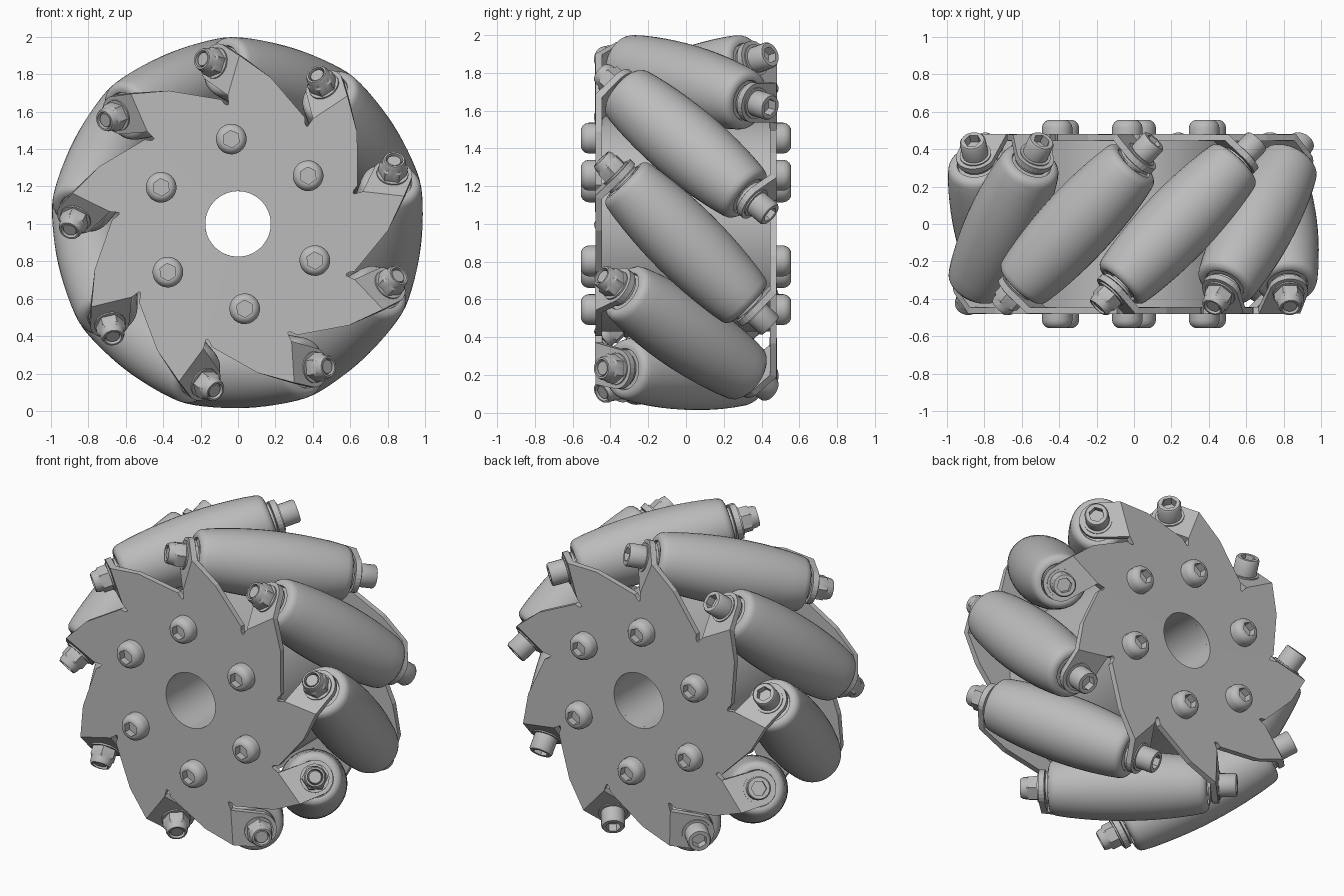
import bpy, bmesh
from math import cos, sin, pi, radians, sqrt
from mathutils import Matrix, Vector

if "Cube" in bpy.data.objects:
    bpy.data.objects.remove(bpy.data.objects["Cube"])

COUNT = 9                      # rollers around the wheel
STEP = 2 * pi / COUNT
PHASE = radians(72.7)          # angle of the first roller
ROLLER_R = 0.785               # wheel centre to roller axis
PLATE_Y = 0.4625               # side plate mid-plane
FLAP_S = 0.505                 # bent flap distance along the roller axis
H = sqrt(0.5)

grey = bpy.data.materials.new("light_grey_metal")
grey.use_nodes = True
grey.diffuse_color = (0.5, 0.5, 0.5, 1)
grey.node_tree.nodes["Principled BSDF"].inputs["Base Color"].default_value = (0.5, 0.5, 0.5, 1)


def finish(bm, name, smooth=True):
    bmesh.ops.recalc_face_normals(bm, faces=bm.faces)
    mesh = bpy.data.meshes.new(name)
    bm.to_mesh(mesh)
    bm.free()
    mesh.materials.append(grey)
    if smooth:
        mesh.shade_smooth()
        mesh.set_sharp_from_angle(angle=radians(35))
    return mesh


def place(mesh, name, matrix):
    ob = bpy.data.objects.new(name, mesh)
    ob.matrix_world = matrix
    bpy.context.collection.objects.link(ob)
    return ob


def lathe(name, profile, segs=24, closed=False):
    """Spin (radius, height[, hex]) points about z; hex rows become hexagons."""
    bm = bmesh.new()
    rings = []
    for r, z, *hexed in profile:
        ring = []
        for i in range(segs):
            a = 2 * pi * i / segs
            k = cos(pi / 6) / cos(a % (pi / 3) - pi / 6) if hexed else 1
            ring.append(bm.verts.new((r * k * cos(a), r * k * sin(a), z)))
        rings.append(ring)
    pairs = list(zip(rings, rings[1:]))
    if closed:
        pairs.append((rings[-1], rings[0]))
    else:
        bm.faces.new(rings[0])
        bm.faces.new(rings[-1])
    for lo, hi in pairs:
        for i in range(segs):
            j = (i + 1) % segs
            bm.faces.new((lo[i], lo[j], hi[j], hi[i]))
    return finish(bm, name)


def frame(angle):
    """Local axes: x outward, y clockwise tangent, z along the axle to the back."""
    c, s = cos(angle), sin(angle)
    m = Matrix(((c, s, 0), (0, 0, 1), (s, -c, 0))).to_4x4()
    m.translation = (0, 0, 1)
    return m


# Hub drum with bore
to_axle = frame(PHASE)
W = PLATE_Y - 0.01
drum = lathe("hub_drum", [(0.175, -W), (0.57, -W), (0.57, W), (0.175, W)], 54, True)
place(drum, "hub_drum", to_axle)


# Side plate: one sector with a bent flap, repeated around the axle
def plate_mesh():
    bm = bmesh.new()
    k0 = (FLAP_S * H - PLATE_Y) / H
    bend = -FLAP_S * H - k0 * H
    low, high = 0.64, 0.862
    a0 = radians(-21.8)
    hole = [(0.175 * cos(a0 + STEP * i / 6), 0.175 * sin(a0 + STEP * i / 6)) for i in range(7)]
    ends = [(0.64 * cos(a), 0.64 * sin(a)) for a in (a0, a0 + STEP)]
    sector = [ends[0], (low, bend), (high, bend), (0.80, -0.067),
              (0.65, 0.172), (0.622, 0.181), (0.61, 0.19), ends[1]] + hole[::-1]
    flap = [(low, k0)]
    for i in range(13):
        a = radians(-145 + 225 * i / 12) - pi / 2 + radians(55)
        a = radians(-65 + 155 * i / 12)
        flap.append((ROLLER_R + 0.107 * sin(a), 0.107 * cos(a)))
    flap.append((high, k0))
    for n in range(COUNT):
        rot = Matrix.Rotation(n * STEP, 4, 'Z')
        bm.faces.new([bm.verts.new(rot @ Vector((u, t, -PLATE_Y))) for u, t in sector])
        bm.faces.new([bm.verts.new(rot @ Vector((u, -FLAP_S * H - k * H, -FLAP_S * H + k * H)))
                      for u, k in flap])
    bmesh.ops.remove_doubles(bm, verts=bm.verts, dist=0.0005)
    return finish(bm, "side_plate", False)


plate = plate_mesh()
flip = Matrix.Rotation(pi, 4, 'X')
for name, m in (("front_plate", to_axle), ("back_plate", to_axle @ flip)):
    solid = place(plate, name, m).modifiers.new("thickness", 'SOLIDIFY')
    solid.thickness = 0.035
    solid.offset = 0
    solid.use_even_offset = True

# Barrel roller with rounded, recessed ends
half = [(0.05, 0.45), (0.105, 0.45), (0.11, 0.464), (0.125, 0.466), (0.143, 0.46),
        (0.157, 0.446), (0.164, 0.425)]
half += [(0.2 - 0.034 * (s / 0.42) ** 2, s) for s in (0.36, 0.29, 0.22, 0.15, 0.07)]
roller = lathe("roller", half + [(0.2, 0)] + [(r, -s) for r, s in half[::-1]], 40)

# Roller hardware: spacers, pin, lock nut at the front and socket screw at the back
spacer = lathe("spacer", [(0.06, 0.44), (0.06, 0.465), (0.095, 0.468), (0.095, 0.482),
                          (0.06, 0.485), (0.06, 0.5)])
pin = lathe("pin", [(0.036, -0.625), (0.042, -0.61), (0.042, 0.54)])
nut = lathe("lock_nut", [(0.085, 0.515), (0.085, 0.532), (0.078, 0.532, 1), (0.078, 0.585, 1),
                         (0.065, 0.594), (0.064, 0.615), (0.056, 0.633), (0.046, 0.633),
                         (0.043, 0.6)])
screw = lathe("socket_screw", [(0.085, 0.515), (0.085, 0.53), (0.07, 0.53), (0.07, 0.62),
                               (0.063, 0.63), (0.045, 0.63, 1), (0.045, 0.58, 1)])
tilt = Matrix.Rotation(-pi / 4, 4, 'X')
for n in range(COUNT):
    m = frame(PHASE + n * STEP) @ Matrix.Translation((ROLLER_R, 0, 0)) @ tilt
    back = m @ flip
    for mesh, mat, name in ((roller, m, "roller"), (pin, m, "roller_pin"),
                            (spacer, m, "back_spacer"), (spacer, back, "front_spacer"),
                            (screw, m, "socket_screw"), (nut, back, "lock_nut")):
        place(mesh, f"{name}_{n + 1}", mat)

# Round-headed hub screws on both sides
button = lathe("hub_screw", [(0.082, 0.47), (0.082, 0.515), (0.077, 0.533), (0.066, 0.547),
                             (0.052, 0.555), (0.046, 0.555, 1), (0.046, 0.51, 1)])
for n in range(6):
    m = frame(radians(34.5) + n * pi / 3) @ Matrix.Translation((0.455, 0, 0))
    place(button, f"back_hub_screw_{n + 1}", m)
    place(button, f"front_hub_screw_{n + 1}", m @ flip)
